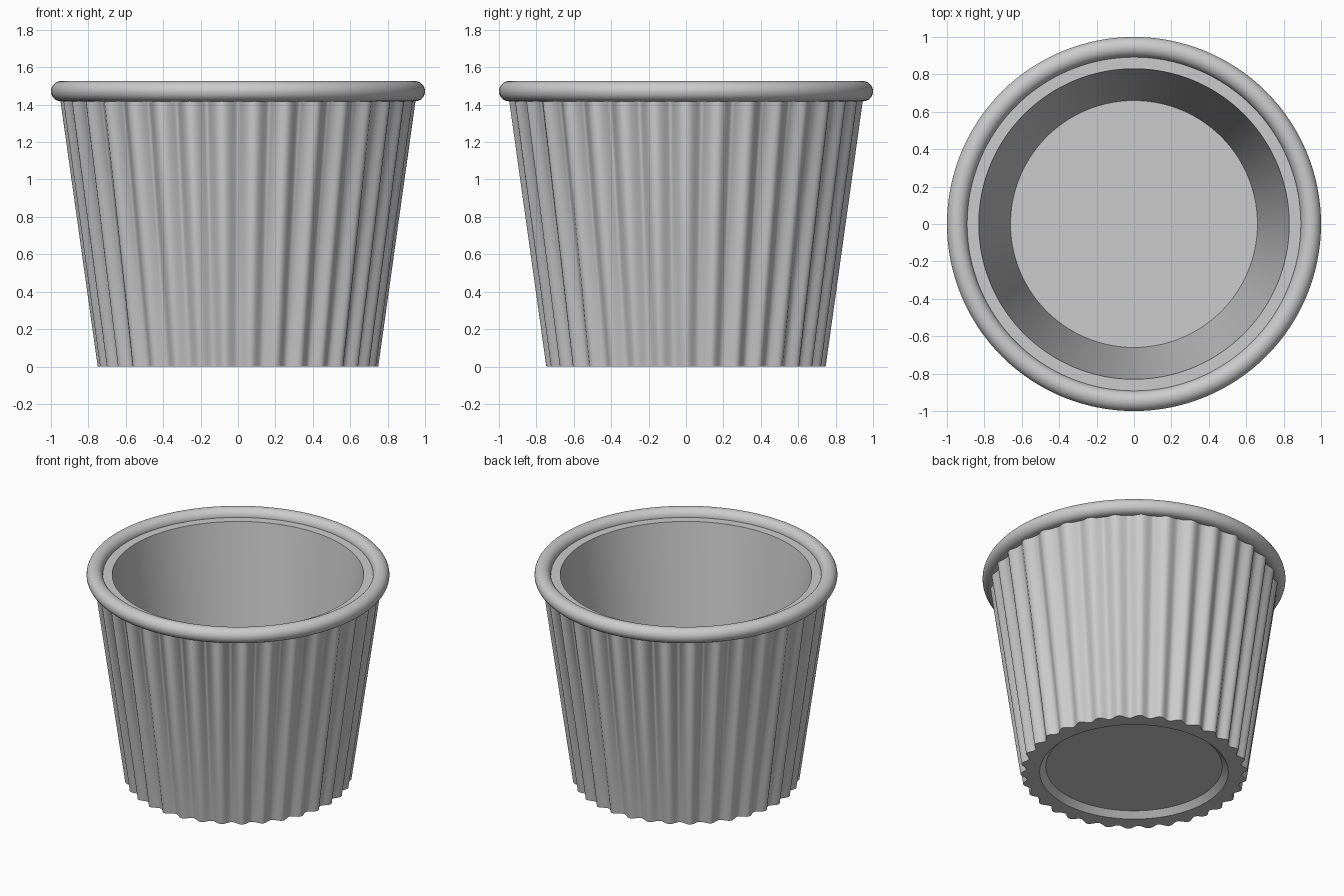
import bpy, bmesh, math

FLUTES = 34
SEGMENTS = FLUTES * 12

cube = bpy.data.objects.get("Cube")
if cube:
    bpy.data.objects.remove(cube, do_unlink=True)

# One plain ceramic colour
ceramic = bpy.data.materials.new("grey_ceramic")
ceramic.use_nodes = True
colour = (0.6, 0.6, 0.6, 1)
ceramic.diffuse_color = colour
ceramic.node_tree.nodes["Principled BSDF"].inputs["Base Color"].default_value = colour


def finish(obj):
    obj.data.materials.clear()
    obj.data.materials.append(ceramic)
    bpy.ops.object.select_all(action="DESELECT")
    obj.select_set(True)
    bpy.context.view_layer.objects.active = obj
    bpy.ops.object.shade_smooth_by_angle(angle=math.radians(35))


def lathe(name, profile):
    """Spin (radius, height, flute depth) points and cap both ends with discs."""
    bm = bmesh.new()
    rings = []
    for radius, height, depth in profile:
        ring = []
        for i in range(SEGMENTS):
            a = math.tau * i / SEGMENTS
            r = radius - depth * (1 - math.cos(FLUTES * a)) / 2
            ring.append(bm.verts.new((r * math.cos(a), r * math.sin(a), height)))
        rings.append(ring)
    for low, high in zip(rings, rings[1:]):
        for i in range(SEGMENTS):
            j = (i + 1) % SEGMENTS
            bm.faces.new((low[i], low[j], high[j], high[i]))
    bm.faces.new(rings[0][::-1])
    bm.faces.new(rings[-1])
    bmesh.ops.recalc_face_normals(bm, faces=bm.faces[:])
    mesh = bpy.data.meshes.new(name)
    bm.to_mesh(mesh)
    bm.free()
    obj = bpy.data.objects.new(name, mesh)
    bpy.context.collection.objects.link(obj)
    finish(obj)


# Fluted cup: recessed foot, outer wall, inner ledge, inner wall and floor
lathe("fluted_cup", [
    (0.583, 0.04, 0),
    (0.623, 0, 0),
    (0.75, 0, 0.038),
    (0.952, 1.44, 0.038),
    (0.945, 1.472, 0),
    (0.83, 1.472, 0),
    (0.66, 0.2, 0),
])

# Rounded rim
bpy.ops.mesh.primitive_torus_add(
    major_radius=0.946, minor_radius=0.054, major_segments=128,
    minor_segments=32, location=(0, 0, 1.472))
rim = bpy.context.object
rim.name = "rounded_rim"
finish(rim)
